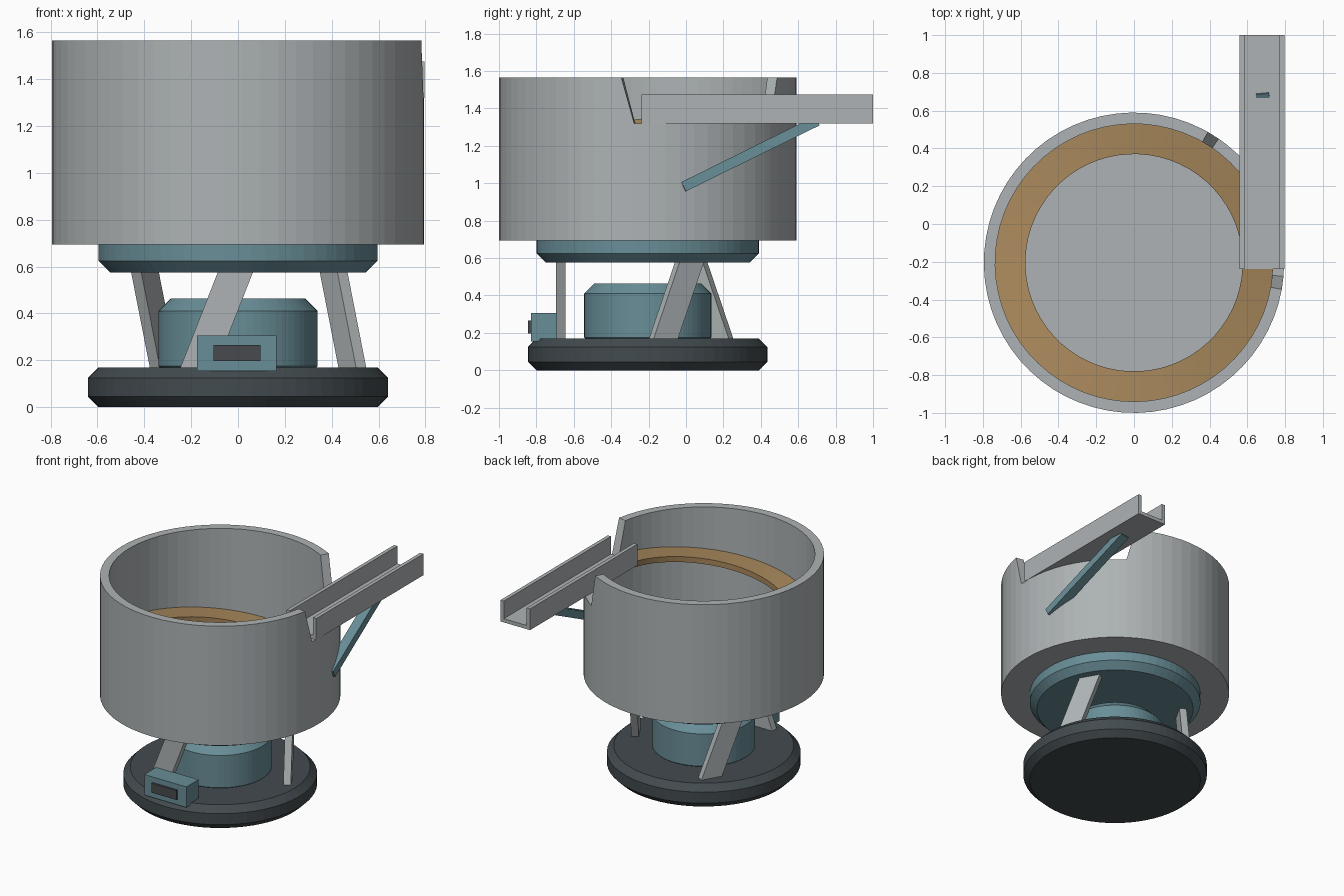
import bpy, bmesh, math
from mathutils import Vector, Matrix

if "Cube" in bpy.data.objects:
    bpy.data.objects.remove(bpy.data.objects["Cube"])

AXIS_Y = -0.205      # bowl axis
SIDES = 64


def material(name, rgb):
    m = bpy.data.materials.new(name)
    m.use_nodes = True
    m.diffuse_color = (*rgb, 1)
    m.node_tree.nodes["Principled BSDF"].inputs["Base Color"].default_value = (*rgb, 1)
    return m


STEEL = material("brushed steel", (0.42, 0.45, 0.46))
TEAL = material("teal paint", (0.14, 0.27, 0.31))
DARK = material("dark rubber", (0.055, 0.07, 0.077))
SCREEN = material("dark display", (0.065, 0.068, 0.075))
TAN = material("tan track", (0.39, 0.245, 0.105))


def finish(name, bm, mat):
    bmesh.ops.recalc_face_normals(bm, faces=bm.faces)
    mesh = bpy.data.meshes.new(name)
    bm.to_mesh(mesh)
    bm.free()
    mesh.materials.append(mat)
    ob = bpy.data.objects.new(name, mesh)
    bpy.context.collection.objects.link(ob)
    return ob


def around(angle, r, z):
    return Vector((r * math.cos(angle), AXIS_Y + r * math.sin(angle), z))


def loft(name, rows, mat, loop_rows=False, loop_section=False, caps=False):
    """Skin a list of point rows; rows and sections can each close on themselves."""
    bm = bmesh.new()
    grid = [[bm.verts.new(p) for p in row] for row in rows]
    n, m = len(grid), len(grid[0])
    for i in range(n if loop_rows else n - 1):
        a, b = grid[i], grid[(i + 1) % n]
        for j in range(m if loop_section else m - 1):
            k = (j + 1) % m
            bm.faces.new((a[j], a[k], b[k], b[j]))
    if caps and loop_rows:
        bm.faces.new([row[0] for row in grid])
        bm.faces.new([row[-1] for row in grid])
    elif caps:
        bm.faces.new(grid[0])
        bm.faces.new(grid[-1])
    return finish(name, bm, mat)


def turned(name, profile, mat):
    rows = [[around(math.tau * i / SIDES, r, z) for r, z in profile] for i in range(SIDES)]
    return loft(name, rows, mat, loop_rows=True, caps=True)


def drum(name, r, z0, z1, bevel, mat):
    return turned(name, [(r - bevel, z0), (r, z0 + bevel), (r, z1 - bevel), (r - bevel, z1)], mat)


def box(name, lo, hi, mat):
    lo, hi = Vector(lo), Vector(hi)
    bm = bmesh.new()
    bmesh.ops.create_cube(bm, size=1, matrix=Matrix.Translation((lo + hi) / 2)
                          @ Matrix.Diagonal((*(hi - lo), 1)))
    return finish(name, bm, mat)


def bar(name, start, end, width_dir, width, thick, mat):
    """Square-ended strip between two points."""
    start, end = Vector(start), Vector(end)
    along = (end - start).normalized()
    normal = along.cross(Vector(width_dir)).normalized()
    side = normal.cross(along)
    corners = [(-1, -1), (1, -1), (1, 1), (-1, 1)]
    rows = [[p + side * u * width / 2 + normal * v * thick / 2 for u, v in corners]
            for p in (start, end)]
    return loft(name, rows, mat, loop_section=True, caps=True)


# Base, drive housing and collar
drum("base_disc", 0.64, 0, 0.17, 0.045, DARK)
drum("drive_housing", 0.34, 0.12, 0.465, 0.055, TEAL)
turned("bowl_collar", [(0.545, 0.575), (0.595, 0.625), (0.595, 0.7)], TEAL)

# Three leaning leaf springs
for i, name in enumerate(("front_spring", "left_spring", "right_spring")):
    a = math.radians(-90 + 120 * i)
    tangent = Vector((-math.sin(a), math.cos(a), 0))
    foot = around(a, 0.465, 0.11) + tangent * -0.194
    head = around(a, 0.465, 0.62) + tangent * 0.006
    bar(name, foot, head, tangent, 0.14, 0.05, STEEL)

# Bowl with a slanted-side exit notch in the rim
RIM, NOTCH = 1.565, 1.32
breaks = [-10.2, -5.2, 55.7, 60.5]
angles = sorted(breaks + [a for a in (-10 + 360 * i / SIDES for i in range(SIDES))
                          if all(abs(a - b) > 1.5 for b in breaks)
                          and not (-10.2 < a < -5.2 or 55.7 < a < 60.5)])
rows = []
for deg in angles:
    a = math.radians(deg)
    top = NOTCH if breaks[1] <= deg <= breaks[2] else RIM
    rows.append([around(a, 0.795, 0.695), around(a, 0.795, top),
                 around(a, 0.735, top), around(a, 0.735, 0.755)])
loft("bowl", rows, STEEL, loop_rows=True, caps=True)

# Spiral track climbing the inside wall
rows = []
for i in range(SIDES + 1):
    t = i / SIDES
    a = math.radians(-2.5 + 360 * t)
    z = 0.78 + 0.565 * t
    rows.append([around(a, 0.575, z - 0.04), around(a, 0.737, z - 0.04),
                 around(a, 0.737, z), around(a, 0.575, z)])
loft("spiral_track", rows, TAN, loop_section=True, caps=True)

# Discharge chute: U channel along y
x0, x1, z0, z1, wall = 0.558, 0.797, 1.32, 1.475, 0.027
channel = [(x0, z0), (x1, z0), (x1, z1), (x1 - wall, z1), (x1 - wall, z0 + wall),
           (x0 + wall, z0 + wall), (x0 + wall, z1), (x0, z1)]
loft("discharge_chute", [[Vector((x, y, z)) for x, z in channel] for y in (-0.237, 1.0)],
     STEEL, loop_section=True, caps=True)

# Chute brace
bar("chute_brace", (0.75, -0.015, 0.98), (0.68, 0.7, 1.333), (1, 0, 0), 0.07, 0.055, TEAL)

# Control box with display
box("control_box", (-0.175, -0.83, 0.155), (0.165, -0.69, 0.305), TEAL)
box("control_display", (-0.105, -0.845, 0.197), (0.095, -0.825, 0.265), SCREEN)
